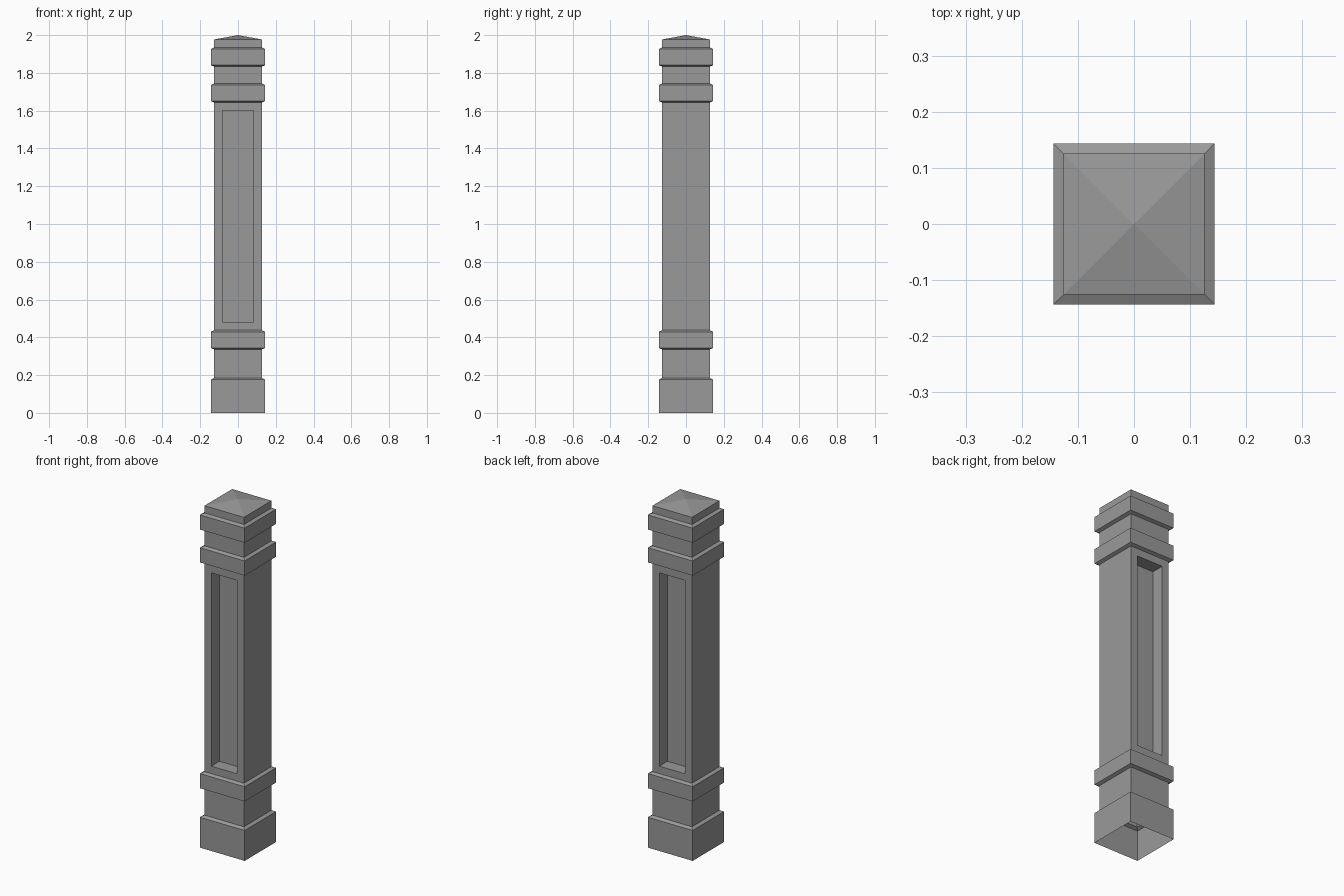
import bpy, bmesh
from mathutils import Vector

if "Cube" in bpy.data.objects:
    bpy.data.objects.remove(bpy.data.objects["Cube"])

WIDE, SLIM = 0.1435, 0.126


def band(z0, z1):
    """Raised collar with small chamfers above and below."""
    return [(SLIM, z0), (WIDE, z0 + 0.008), (WIDE, z1 - 0.009), (SLIM, z1)]


# Half-width / height profile of the square post, open at the bottom
profile = [(WIDE, 0.0), (WIDE, 0.176), (SLIM, 0.186)]
profile += band(0.336, 0.438) + band(1.643, 1.745) + band(1.833, 1.935)
profile += [(SLIM, 1.977)]

bm = bmesh.new()
rings = [[bm.verts.new((sx * r, sy * r, z))
          for sx, sy in ((-1, -1), (1, -1), (1, 1), (-1, 1))]
         for r, z in profile]
for low, high in zip(rings, rings[1:]):
    for i in range(4):
        j = (i + 1) % 4
        bm.faces.new((low[i], low[j], high[j], high[i]))

# Pyramid cap
apex = bm.verts.new((0, 0, 2.0))
for i in range(4):
    bm.faces.new((rings[-1][i], rings[-1][(i + 1) % 4], apex))
bm.normal_update()

# Recessed panels on the front and back of the long shaft
panels = [f for f in bm.faces
          if abs(f.normal.y) > 0.9 and f.calc_area() > 0.2]
bmesh.ops.inset_individual(bm, faces=panels, thickness=0.043, use_even_offset=True)
for face in bmesh.ops.extrude_discrete_faces(bm, faces=panels)["faces"]:
    inward = Vector((0, -0.074 if face.calc_center_median().y > 0 else 0.074, 0))
    bmesh.ops.translate(bm, verts=face.verts[:], vec=inward)
bm.normal_update()

mesh = bpy.data.meshes.new("square_post")
bm.to_mesh(mesh)
bm.free()

# Dark grey finish
finish = bpy.data.materials.new("dark_grey")
finish.diffuse_color = (0.32, 0.32, 0.32, 1)
finish.use_nodes = True
finish.node_tree.nodes["Principled BSDF"].inputs["Base Color"].default_value = finish.diffuse_color
mesh.materials.append(finish)
bpy.context.collection.objects.link(bpy.data.objects.new("square_post", mesh))
